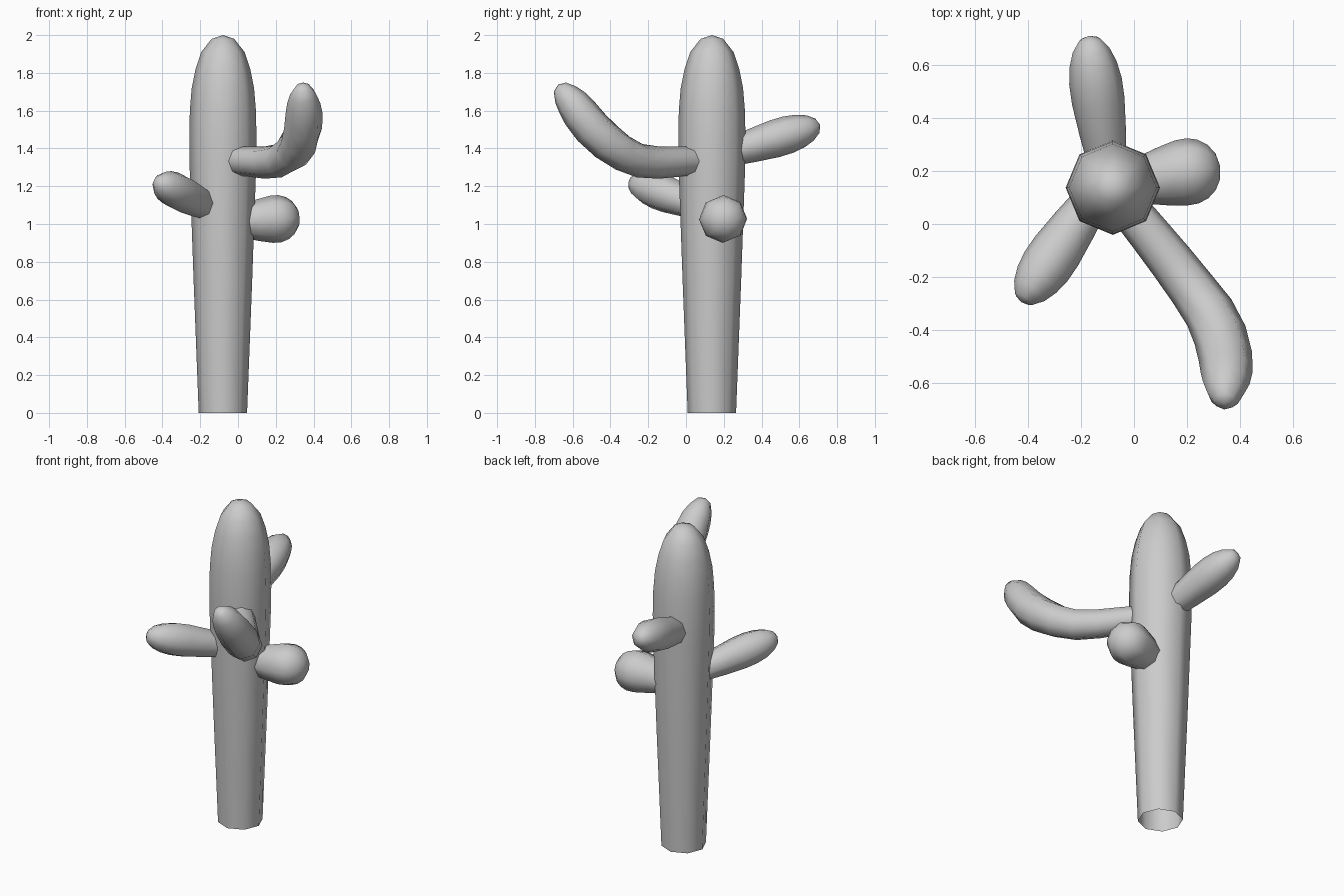
import bpy
import bmesh
from math import cos, sin, tau
from mathutils import Vector

cube = bpy.data.objects.get("Cube")
if cube:
    bpy.data.objects.remove(cube, do_unlink=True)

SIDES = 8
grey = bpy.data.materials.new("plain_grey")
grey.use_nodes = True
colour = (0.6, 0.6, 0.6, 1)
grey.diffuse_color = colour
grey.node_tree.nodes["Principled BSDF"].inputs["Base Color"].default_value = colour


def tube(name, stations, reference):
    """Sweep an eight-sided ring along (x, y, z, radius) stations; open base, closed tip."""
    bm = bmesh.new()
    points = [Vector(s[:3]) for s in stations]
    rings = []
    for i, (centre, s) in enumerate(zip(points, stations)):
        ahead = points[min(i + 1, len(points) - 1)]
        behind = points[max(i - 1, 0)]
        tangent = (ahead - behind).normalized()
        side = tangent.cross(reference).normalized()
        up = side.cross(tangent)
        if s[3] == 0:
            rings.append([bm.verts.new(centre)])
        else:
            angles = [tau * k / SIDES for k in range(SIDES)]
            rings.append([bm.verts.new(centre + s[3] * (side * cos(a) + up * sin(a)))
                          for a in angles])
    for low, high in zip(rings, rings[1:]):
        for k in range(SIDES):
            n = (k + 1) % SIDES
            if len(high) == 1:
                bm.faces.new((low[k], low[n], high[0]))
            else:
                bm.faces.new((low[k], low[n], high[n], high[k]))
    bmesh.ops.recalc_face_normals(bm, faces=bm.faces)
    for face in bm.faces:
        face.smooth = True
    mesh = bpy.data.meshes.new(name)
    bm.to_mesh(mesh)
    bm.free()
    mesh.materials.append(grey)
    obj = bpy.data.objects.new(name, mesh)
    bpy.context.collection.objects.link(obj)
    return obj


UP = Vector((0, 0, 1))

# Trunk: slightly flaring column with a domed top
profile = [(0, .128), (.7, .155), (1.3, .176), (1.45, .178), (1.6, .175),
           (1.72, .165), (1.82, .145), (1.91, .115), (1.98, .06), (2, 0)]
tube("trunk", [(-.08, .137, z, r) for z, r in profile], Vector((1, 0, 0)))

# Long arm reaching forward and bending upward
tube("long_arm", [
    (-.03, .07, 1.335, .075), (.06, -.04, 1.33, .08), (.14, -.14, 1.325, .085),
    (.22, -.245, 1.335, .09), (.285, -.335, 1.375, .097), (.325, -.42, 1.435, .102),
    (.345, -.5, 1.51, .102), (.35, -.56, 1.585, .098), (.348, -.6, 1.64, .088),
    (.345, -.637, 1.685, .07), (.343, -.668, 1.725, .04), (.342, -.676, 1.738, 0)], UP)

# Short straight buds, each swelling in the middle with a blunt tip
SWELL = [(0, .72), (.25, .88), (.5, 1), (.65, 1), (.78, .9), (.89, .7), (.97, .4), (1, 0)]


def bud(name, base, tip, radius):
    base, tip = Vector(base), Vector(tip)
    tube(name, [(*base.lerp(tip, t), radius * r) for t, r in SWELL], UP)


bud("back_bud", (-.1, .22, 1.375), (-.17, .71, 1.525), .1)
bud("left_bud", (.03, .165, 1.015), (.325, .22, 1.035), .125)
bud("right_bud", (-.16, .09, 1.09), (-.425, -.295, 1.225), .098)
